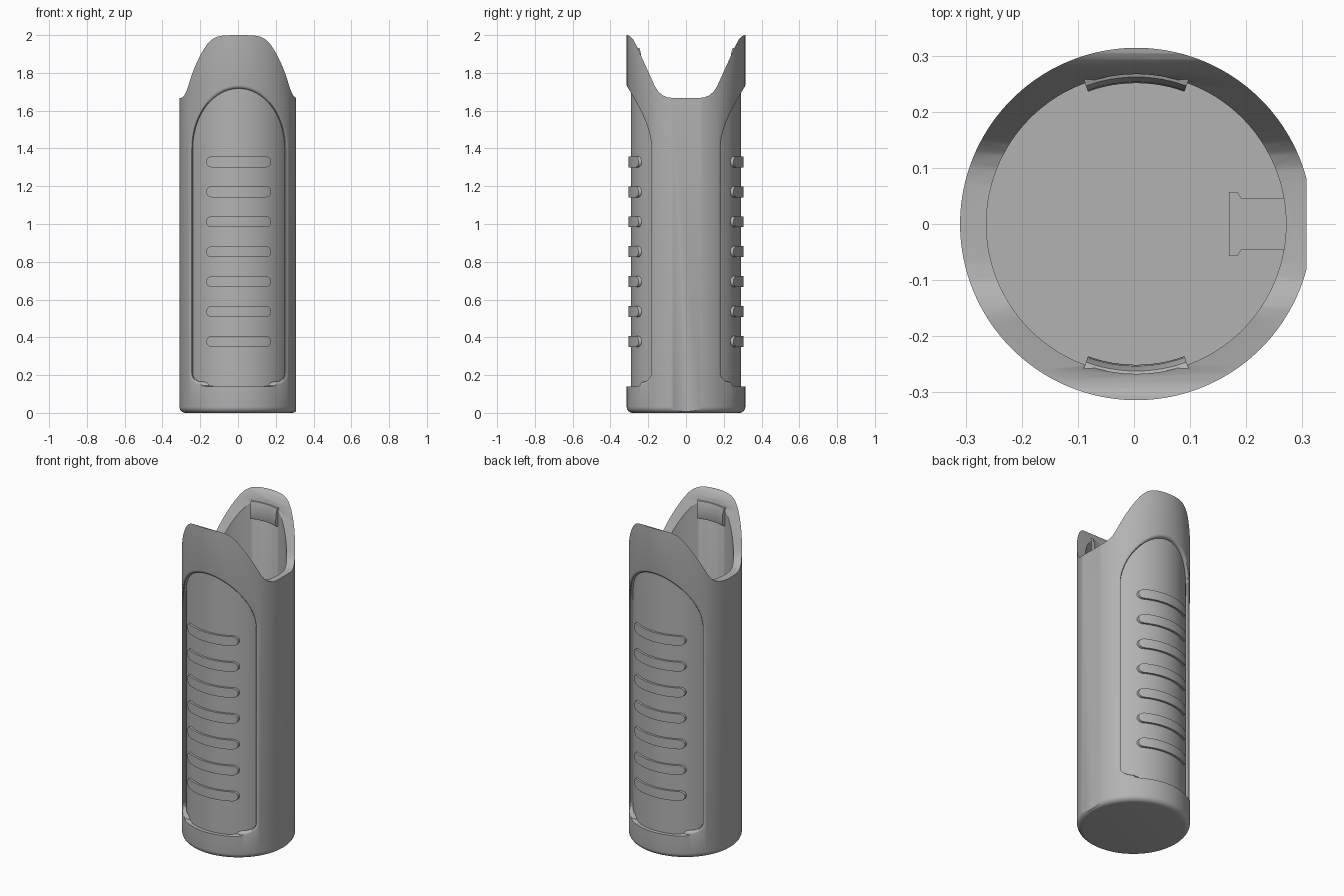
import bpy, bmesh, math
from mathutils import Vector

if "Cube" in bpy.data.objects:
    bpy.data.objects.remove(bpy.data.objects["Cube"])

CX = 0.004          # axis of the tube, slightly off centre because of the flat
R = 0.314           # outer radius
R_PANEL = 0.291     # radius of the recessed grip panels
R_BORE = 0.267      # inner radius
FLOOR = 0.05
SEG = 160

plastic = bpy.data.materials.new("grey plastic")
plastic.use_nodes = True
GREY = (0.45, 0.45, 0.45, 1)
plastic.diffuse_color = GREY
plastic.node_tree.nodes["Principled BSDF"].inputs["Base Color"].default_value = GREY


def finish(name, bm):
    bmesh.ops.remove_doubles(bm, verts=bm.verts, dist=1e-5)
    bmesh.ops.recalc_face_normals(bm, faces=bm.faces)
    mesh = bpy.data.meshes.new(name)
    bm.to_mesh(mesh)
    bm.free()
    mesh.materials.append(plastic)
    ob = bpy.data.objects.new(name, mesh)
    bpy.context.collection.objects.link(ob)
    return ob


def loft(name, loops, flat_from=None):
    """Skin closed loops of equal length and cap both ends."""
    bm = bmesh.new()
    rings = [[bm.verts.new(p) for p in loop] for loop in loops]
    n = len(rings[0])
    for a, b in zip(rings, rings[1:]):
        for i in range(n):
            j = (i + 1) % n
            bm.faces.new((a[i], a[j], b[j], b[i]))
    bm.faces.new(rings[0])
    bm.faces.new(rings[-1])
    if flat_from is not None:
        geom = bm.verts[:] + bm.edges[:] + bm.faces[:]
        bmesh.ops.bisect_plane(bm, geom=geom, plane_co=(flat_from, 0, 0),
                               plane_no=(1, 0, 0), clear_outer=True)
        bmesh.ops.holes_fill(bm, edges=[e for e in bm.edges if e.is_boundary])
    return finish(name, bm)


def circle(r, z):
    return [(CX + r * math.cos(2 * math.pi * i / SEG),
             r * math.sin(2 * math.pi * i / SEG), z) for i in range(SEG)]


def select_only(ob):
    bpy.ops.object.select_all(action='DESELECT')
    ob.select_set(True)
    bpy.context.view_layer.objects.active = ob


def boolean(ob, tool, op):
    mod = ob.modifiers.new(op, 'BOOLEAN')
    mod.operation, mod.object, mod.solver = op, tool, 'EXACT'
    select_only(ob)
    bpy.ops.object.modifier_apply(modifier=mod.name)
    bpy.data.objects.remove(tool)


def smooth(ob):
    select_only(ob)
    bpy.ops.object.shade_smooth_by_angle(angle=math.radians(30))


# Outer tube with a rounded foot and one flat side
FOOT = 0.032
foot = [(R - FOOT + FOOT * math.sin(t), FOOT - FOOT * math.cos(t))
        for t in (math.pi / 2 * k / 6 for k in range(7))]
body = loft("sleeve_body", [circle(r, z) for r, z in foot + [(R, 2.0)]], flat_from=0.307)


# Panel outline: rounded bottom corners and an elliptical arch on top
def panel_outline(o):
    w, low, corner, spring = 0.243 + o, 0.165 - o, 0.045 + o, 1.4
    pts = [(w * math.cos(t), spring + (0.317 + o) * math.sin(t))
           for t in (math.pi * k / 48 for k in range(49))]
    for side, start in ((-1, math.pi), (1, 1.5 * math.pi)):
        for k in range(9):
            t = start + math.pi / 2 * k / 8
            pts.append((side * (w - corner) + corner * math.cos(t),
                        low + corner + corner * math.sin(t)))
    return pts


# Cut both grip panels with a softly rounded rim
def panel_loop(offset, r, s):
    return [(CX + x, s * math.sqrt(r * r - x * x), z) for x, z in panel_outline(offset)]


def panel_flat(offset, y, s):
    return [(CX + x, s * y, z) for x, z in panel_outline(offset)]


RIM = ((0, 0.298), (0.002, 0.304), (0.006, 0.309), (0.012, 0.3125), (0.02, 0.3145), (0.026, 0.33))
for s in (-1, 1):
    loops = [panel_flat(0, 0.1, s)]
    loops += [panel_loop(o, r, s) for o, r in RIM]
    loops.append(panel_flat(0.026, 0.5, s))
    boolean(body, loft("panel_cutter", loops), 'DIFFERENCE')
core = loft("panel_core", [circle(R_PANEL, 0.1), circle(R_PANEL, 1.8)])
boolean(body, core, 'UNION')

# Hollow inside
boolean(body, loft("bore_cutter", [circle(R_BORE, FLOOR), circle(R_BORE, 2.2)]), 'DIFFERENCE')

# Saddle-shaped mouth, cut straight through from side to side
half = [(0.07, 1.667), (0.1, 1.671), (0.125, 1.682), (0.147, 1.702), (0.165, 1.73),
        (0.215, 1.84), (0.265, 1.95), (0.28, 1.977), (0.292, 1.991), (0.303, 1.998), (0.314, 2.0)]
profile = [(-y, z) for y, z in reversed(half)] + half + [(0.4, 2.0), (0.4, 2.3), (-0.4, 2.3), (-0.4, 2.0)]
saddle = loft("mouth_cutter", [[(x, y, z) for y, z in profile] for x in (-0.5, 0.5)])
boolean(body, saddle, 'DIFFERENCE')
smooth(body)


# Grip ribs: curved pill shapes standing on the panels
def rib(name, s, zc, half_len=0.172, h=0.029):
    loops = []
    n = 12
    ends = [half_len - h + h * math.sin(math.pi / 2 * k / 8) for k in range(9)]
    mids = [(half_len - h) * (2 * k / n - 1) for k in range(1, n)]
    xs = [-x for x in reversed(ends)] + mids + ends
    for x in xs:
        over = max(0, abs(x) - (half_len - h))
        hz = max(math.sqrt(max(0, h * h - over * over)), 0.0005)
        yi, yo = (s * math.sqrt(r * r - x * x) for r in (0.28, 0.304))
        loops.append([(CX + x, yi, zc - hz), (CX + x, yo, zc - hz),
                      (CX + x, yo, zc + hz), (CX + x, yi, zc + hz)])
    smooth(loft(name, loops))


# Snap tabs inside the tall lips
def snap_tab(name, s):
    section = [(0.275, 1.935), (0.262, 1.93), (0.253, 1.9), (0.251, 1.84), (0.255, 1.825), (0.275, 1.82)]
    loops = []
    for k in range(13):
        a = math.radians(-20 + 40 * k / 12)
        loops.append([(CX + r * math.sin(a), s * r * math.cos(a), z) for r, z in section])
    smooth(loft(name, loops))


for s, side in ((-1, "front"), (1, "back")):
    for i in range(7):
        rib(f"{side}_grip_rib_{i + 1}", s, 0.378 + 0.1585 * i)
    snap_tab(f"{side}_snap_tab", s)

# Low T-shaped key on the floor beside the flat wall
key = [(0.28, 0.045), (0.192, 0.045), (0.184, 0.057), (0.169, 0.057)]
key += [(x, -y) for x, y in reversed(key)]
loft("floor_key", [[(x, y, z) for x, y in key] for z in (FLOOR - 0.01, FLOOR + 0.02)])
